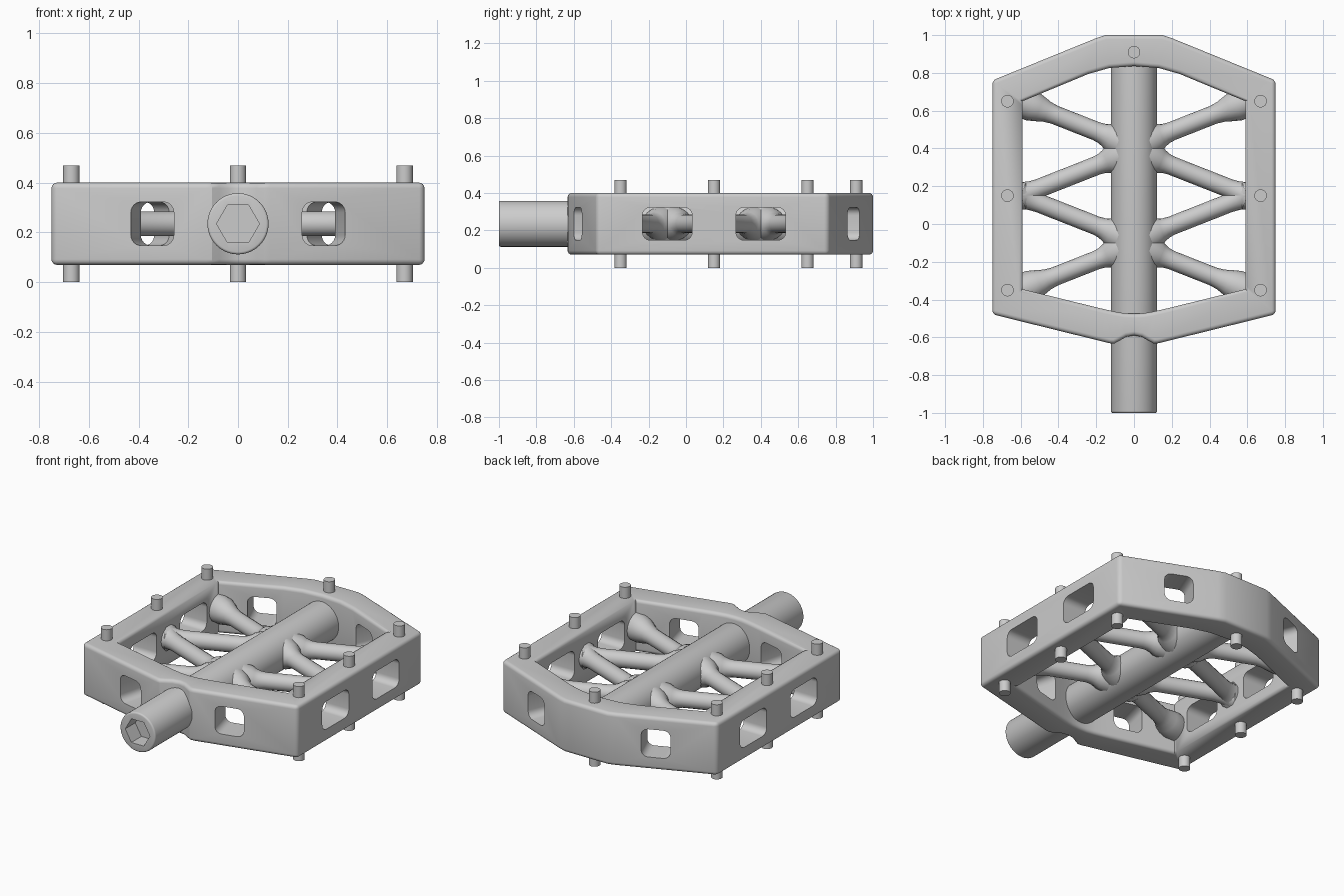
import bpy, bmesh, math
from mathutils import Matrix, Vector

cube = bpy.data.objects.get("Cube")
if cube:
    bpy.data.objects.remove(cube)

metal = bpy.data.materials.new("light grey metal")
metal.use_nodes = True
GREY = (0.6, 0.6, 0.6, 1)
metal.diffuse_color = GREY
metal.node_tree.nodes["Principled BSDF"].inputs["Base Color"].default_value = GREY

MID = 0.235           # height of the axle line
LOW, HIGH = 0.07, 0.4  # bottom and top of the frame


def activate(ob):
    bpy.ops.object.select_all(action='DESELECT')
    ob.select_set(True)
    bpy.context.view_layer.objects.active = ob


def finish(name, bm):
    """Turn a bmesh into a named object."""
    bmesh.ops.recalc_face_normals(bm, faces=bm.faces[:])
    me = bpy.data.meshes.new(name)
    bm.to_mesh(me)
    bm.free()
    me.materials.append(metal)
    ob = bpy.data.objects.new(name, me)
    bpy.context.collection.objects.link(ob)
    return ob


def smooth(ob, angle=32):
    activate(ob)
    bpy.ops.object.shade_smooth_by_angle(angle=math.radians(angle))


def cut(ob, cutter):
    cutter.hide_render = True
    mod = ob.modifiers.new("cut", 'BOOLEAN')
    mod.operation = 'DIFFERENCE'
    mod.solver = 'EXACT'
    mod.object = cutter
    activate(ob)
    bpy.ops.object.modifier_apply(modifier=mod.name)
    bpy.data.objects.remove(cutter)


def cylinder(bm, radius, length, matrix, sides=48):
    bmesh.ops.create_cone(bm, cap_ends=True, segments=sides, radius1=radius,
                          radius2=radius, depth=length, matrix=matrix)


def mirrored(half):
    """Close a half outline that runs from front centre to back centre."""
    return half + [(-x, y) for x, y in half[-2:0:-1]]


# Frame: closed ring with matching outer and inner outlines
outer = mirrored([(0, -.59), (.04, -.597), (.075, -.617), (.105, -.633), (.13, -.631),
                  (.75, -.478), (.75, .76), (.2, .984), (.15, 1), (0, 1)])
inner = mirrored([(0, -.475), (.05, -.473), (.1, -.464), (.15, -.453), (.2, -.441),
                  (.59, -.345), (.59, .65), (.24, .795), (.13, .826), (0, .836)])
bm = bmesh.new()
ob_, ot, ib, it = [[bm.verts.new((x, y, z)) for x, y in loop]
                   for loop in (outer, inner) for z in (LOW, HIGH)]
n = len(outer)
for i in range(n):
    j = (i + 1) % n
    for a, b in ((ob_, ot), (ot, it), (it, ib), (ib, ob_)):
        bm.faces.new((a[i], a[j], b[j], b[i]))
bmesh.ops.recalc_face_normals(bm, faces=bm.faces[:])


def rounded(e):
    a, b = (v.co for v in e.verts)
    if abs(a.z - b.z) > 0.1:                       # outer side corners
        return abs(a.x) > 0.7
    if abs(a.x) < 0.6 and abs(a.x - b.x) < 1e-4:   # inner sides stay sharp
        return False
    return e.calc_face_angle(0) > 1


bmesh.ops.bevel(bm, geom=[e for e in bm.edges if rounded(e)], offset=0.022,
                segments=4, profile=0.5, affect='EDGES', clamp_overlap=True)
frame = finish("frame", bm)

# Windows through the frame walls: centre, wall direction, width
windows = [(.73, -.1, (0, 1), .265), (.73, .4, (0, 1), .265),
           (.34, -.56, (.62, .153), .178), (.41, .88, (.55, -.224), .172)]
bm = bmesh.new()
for x, y, (dx, dy), width in windows:
    for s in (1, -1):
        part = bmesh.new()
        bmesh.ops.create_cube(part, size=1)
        bmesh.ops.scale(part, verts=part.verts, vec=(width, .4, .175))
        deep = [e for e in part.edges
                if abs(e.verts[0].co.y - e.verts[1].co.y) > 0.1]
        bmesh.ops.bevel(part, geom=deep, offset=.042, segments=6, profile=0.5,
                        affect='EDGES')
        part.transform(Matrix.Translation((s * x, y, MID))
                       @ Matrix.Rotation(math.atan2(dy, s * dx), 4, 'Z'))
        temp = bpy.data.meshes.new("window")
        part.to_mesh(temp)
        part.free()
        bm.from_mesh(temp)
        bpy.data.meshes.remove(temp)
cut(frame, finish("window_cutter", bm))
smooth(frame)

# Axle with a rounded front rim and a hexagonal socket
along_y = Matrix.Rotation(math.pi / 2, 4, 'X')
bm = bmesh.new()
cylinder(bm, .123, 1.87, Matrix.Translation((0, -.065, MID)) @ along_y, 64)
rim = [e for e in bm.edges if all(v.co.y < -.9 for v in e.verts)]
bmesh.ops.bevel(bm, geom=rim, offset=.01, segments=3, profile=0.5, affect='EDGES')
axle = finish("axle", bm)
bm = bmesh.new()
cylinder(bm, .086, .2, Matrix.Translation((0, -1, MID)) @ along_y
         @ Matrix.Rotation(math.pi / 2, 4, 'Z'), 6)
socket = finish("socket_cutter", bm)
# Turn the hexagon so that two of its corners point sideways
if max(v.co.x for v in socket.data.vertices) < .08:
    socket.data.transform(Matrix.Translation((0, 0, MID))
                          @ Matrix.Rotation(math.pi / 6, 4, 'Y')
                          @ Matrix.Translation((0, 0, -MID)))
cut(axle, socket)
smooth(axle)

# Struts: round bars that flare where they meet the axle and the frame
root = [(.08, .092), (.125, .078), (.145, .064), (.17, .054), (.2, .05)]
plain_end = [(.5, .05), (.54, .054), (.57, .064), (.6, .08)]
corner_end = [(.42, .05), (.46, .056), (.5, .07), (.54, .082), (.6, .085)]


def strut(name, side, y_axle, y_frame, end):
    cu = bpy.data.curves.new(name, 'CURVE')
    cu.dimensions = '3D'
    cu.bevel_depth = 1
    cu.bevel_resolution = 6
    cu.use_fill_caps = True
    sp = cu.splines.new('POLY')
    shape = root + end
    sp.points.add(len(shape) - 1)
    for p, (x, r) in zip(sp.points, shape):
        y = y_axle + (y_frame - y_axle) * (x - .12) / .47
        p.co = (side * x, y, MID, 1)
        p.radius = r
    cu.materials.append(metal)
    ob = bpy.data.objects.new(name, cu)
    bpy.context.collection.objects.link(ob)
    activate(ob)
    bpy.ops.object.convert(target='MESH')
    smooth(bpy.context.object, 50)


for side, label in ((1, "left"), (-1, "right")):
    strut(f"{label}_strut_back", side, .46, .645, corner_end)
    strut(f"{label}_strut_mid_back", side, .34, .155, plain_end)
    strut(f"{label}_strut_mid_front", side, -.04, .145, plain_end)
    strut(f"{label}_strut_front", side, -.16, -.345, corner_end)

# Grip pins standing out above and below the frame
spots = [(s * .67, y) for s in (1, -1) for y in (-.35, .15, .65)] + [(0, .91)]
for i, (x, y) in enumerate(spots):
    for end, z in (("top", .42), ("bottom", .05)):
        bm = bmesh.new()
        cylinder(bm, .033, .1, Matrix.Translation((x, y, z)), 32)
        smooth(finish(f"grip_pin_{end}_{i + 1}", bm))
